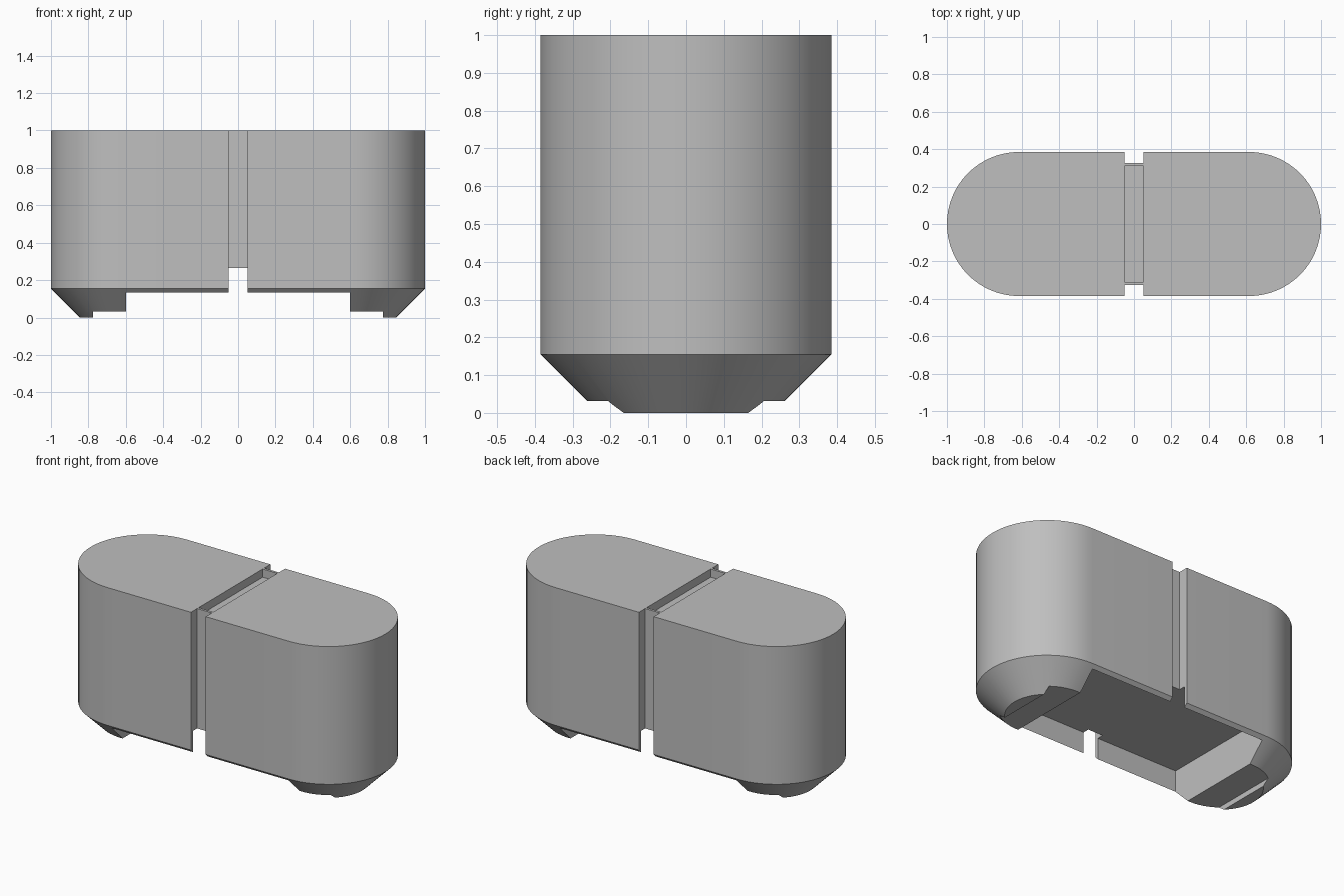
import bpy, bmesh, math

cube = bpy.data.objects.get("Cube")
if cube:
    bpy.data.objects.remove(cube, do_unlink=True)

grey = bpy.data.materials.new("plain grey")
grey.use_nodes = True
colour = (0.52, 0.52, 0.52, 1)
grey.diffuse_color = colour
grey.node_tree.nodes["Principled BSDF"].inputs["Base Color"].default_value = colour

RADIUS, CENTRE, CHAMFER, SEGMENTS = 0.385, 0.615, 0.155, 32


def make_object(name, bm):
    bmesh.ops.recalc_face_normals(bm, faces=bm.faces)
    mesh = bpy.data.meshes.new(name)
    bm.to_mesh(mesh)
    bm.free()
    mesh.materials.append(grey)
    obj = bpy.data.objects.new(name, mesh)
    bpy.context.collection.objects.link(obj)
    return obj


def stadium_ring(bm, radius, z):
    """Outline of two half circles joined by straight sides."""
    ring = []
    for side in (1, -1):
        for i in range(SEGMENTS + 1):
            a = math.pi * (i / SEGMENTS - 0.5)
            ring.append(bm.verts.new((side * (CENTRE + radius * math.cos(a)),
                                      side * radius * math.sin(a), z)))
    return ring


def carve(obj, x0, x1, y0, y1, z0, z1):
    """Cut a box-shaped space out of the object."""
    bm = bmesh.new()
    bmesh.ops.create_cube(bm, size=1)
    for v in bm.verts:
        v.co = (x1 if v.co.x > 0 else x0,
                y1 if v.co.y > 0 else y0,
                z1 if v.co.z > 0 else z0)
    cutter = make_object("cutter", bm)
    cutter.hide_render = True
    mod = obj.modifiers.new("cut", "BOOLEAN")
    mod.operation = "DIFFERENCE"
    mod.solver = "EXACT"
    mod.object = cutter
    bpy.context.view_layer.objects.active = obj
    bpy.ops.object.modifier_apply(modifier=mod.name)
    bpy.data.objects.remove(cutter, do_unlink=True)


# Rounded block with a chamfered lower edge
bm = bmesh.new()
rings = [stadium_ring(bm, RADIUS - CHAMFER, 0),
         stadium_ring(bm, RADIUS, CHAMFER),
         stadium_ring(bm, RADIUS, 1)]
bm.faces.new(rings[0])
bm.faces.new(rings[-1])
for low, high in zip(rings, rings[1:]):
    for i in range(len(low)):
        j = (i + 1) % len(low)
        bm.faces.new((low[i], low[j], high[j], high[i]))
body = make_object("rounded_block", bm)

# Deep pocket underneath and the shallow step that leaves two feet
carve(body, -0.6, 0.6, -0.365, 0.365, -0.2, 0.265)
carve(body, -0.775, 0.775, -0.5, 0.5, -0.2, 0.032)

# Vertical grooves down the front and back
for y0, y1 in ((-0.5, -0.325), (0.325, 0.5)):
    carve(body, -0.05, 0.05, y0, y1, -0.2, 1.2)

# Shallow slot across the top
carve(body, -0.05, 0.05, -0.31, 0.31, 0.95, 1.2)

# Smooth round ends with crisp edges
bpy.ops.object.select_all(action="DESELECT")
body.select_set(True)
bpy.context.view_layer.objects.active = body
bpy.ops.object.shade_smooth_by_angle(angle=math.radians(25))
